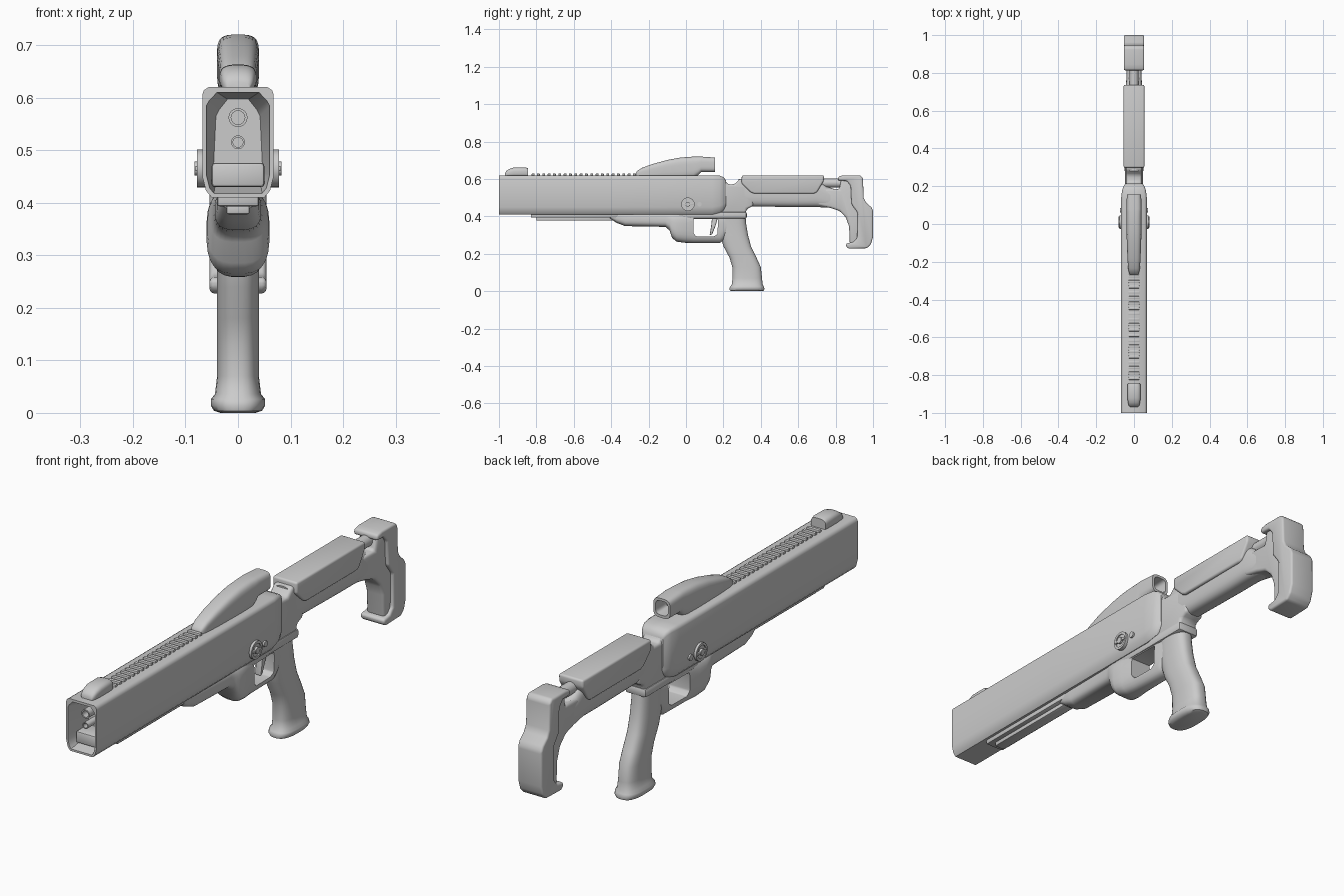
import bpy, bmesh, math
from mathutils import Matrix


def make(name, bm):
    bmesh.ops.recalc_face_normals(bm, faces=bm.faces)
    me = bpy.data.meshes.new(name)
    bm.to_mesh(me)
    bm.free()
    ob = bpy.data.objects.new(name, me)
    bpy.context.collection.objects.link(ob)
    return ob


def bevel(ob, width, segs=2):
    m = ob.modifiers.new("bevel", 'BEVEL')
    m.width, m.segments, m.limit_method, m.angle_limit = width, segs, 'ANGLE', math.radians(25)
    return ob


def loft(name, rings):
    """Skin a list of equal-length point rings and cap both ends."""
    bm = bmesh.new()
    vs = [[bm.verts.new(p) for p in r] for r in rings]
    n = len(vs[0])
    for a, b in zip(vs, vs[1:]):
        for i in range(n):
            j = (i + 1) % n
            bm.faces.new((a[i], a[j], b[j], b[i]))
    bm.faces.new(vs[0])
    bm.faces.new(vs[-1])
    return make(name, bm)


def tube(name, secs, axis='Y', p=3.0, n=28):
    """Rounded sections (position, low, high, half width) along Y or Z."""
    rings = []
    for t, lo, hi, hx in secs:
        ring = []
        for i in range(n):
            a = 2 * math.pi * (i + .5) / n
            c, s = math.cos(a), math.sin(a)
            u = math.copysign(abs(c) ** (2 / p), c) * hx
            v = (lo + hi) / 2 + math.copysign(abs(s) ** (2 / p), s) * (hi - lo) / 2
            ring.append((u, t, v) if axis == 'Y' else (u, v, t))
        rings.append(ring)
    return loft(name, rings)


def plate(name, yz, hx, bev=.01, segs=2):
    """Side profile extruded across x."""
    return bevel(loft(name, [[(x, y, z) for y, z in yz] for x in (-hx, hx)]), bev, segs)


def box(name, x, y, z, bev=0):
    ob = loft(name, [[(a, b, c) for a, b in ((x[0], y[0]), (x[1], y[0]), (x[1], y[1]), (x[0], y[1]))] for c in z])
    return bevel(ob, bev) if bev else ob


def rod(name, center, r, length, axis):
    bm = bmesh.new()
    rot = Matrix.Rotation(math.pi / 2, 4, 'X' if axis == 'Y' else 'Y')
    bmesh.ops.create_cone(bm, cap_ends=True, segments=24, radius1=r, radius2=r, depth=length,
                          matrix=Matrix.Translation(center) @ rot)
    return make(name, bm)


def cut(ob, cutter):
    m = ob.modifiers.new("cut", 'BOOLEAN')
    m.object, m.operation, m.solver = cutter, 'DIFFERENCE', 'EXACT'
    cutter.hide_render = True


# main shell with a hollow muzzle, one continuous loft
def shell_ring(y, half):
    return [(x, y, z) for x, z in half] + [(-x, y, z) for x, z in reversed(half)]


outer = [(.05, .41), (.061, .423), (.068, .45), (.068, .605), (.065, .614), (.056, .62)]
inner = [(.046, .418), (.054, .428), (.060, .452), (.060, .585), (.055, .594), (.04, .61)]
deep = [(.042, .44), (.045, .447), (.047, .46), (.042, .565), (.036, .577), (.02, .597)]
tail = lambda k, z0, z1: [(x * k, z0 + (z - .41) / .21 * (z1 - z0)) for x, z in outer]
loft("main_shell", [shell_ring(-.89, deep), shell_ring(-1, inner), shell_ring(-1, outer),
                    shell_ring(-.4, outer), shell_ring(.14, outer), shell_ring(.18, tail(.92, .42, .618)),
                    shell_ring(.2, tail(.82, .43, .61)), shell_ring(.214, tail(.68, .45, .594))])
box("muzzle_floor", (-.05, .05), (-.965, -.88), (.43, .476), .006)

# twin barrels inside the muzzle
for label, z, r in (("upper", .562, .018), ("lower", .515, .013)):
    barrel = rod(label + "_barrel", (0, -.925, z), r, .1, 'Y')
    bore = rod(label + "_bore", (0, -.97, z), r * .72, .06, 'Y')
    cut(barrel, bore)

# top rail ridges
ridge = box("rail_ridges", (-.029, .029), (-.825, -.81), (.612, .629), .003)
arr = ridge.modifiers.new("array", 'ARRAY')
arr.count, arr.use_relative_offset, arr.use_constant_offset = 20, False, True
arr.constant_offset_displace = (0, .0285, 0)

# front sight and rear sight housing
tube("front_sight", [(-.968, .61, .63, .022), (-.962, .61, .642, .028), (-.945, .61, .654, .032),
                     (-.92, .61, .662, .035), (-.86, .61, .663, .035), (-.845, .61, .658, .033)], p=3)
tube("sight_housing", [(-.27, .61, .628, .018), (-.262, .605, .643, .026), (-.235, .60, .66, .031),
                       (-.18, .60, .68, .035), (-.1, .60, .702, .038), (-.03, .60, .715, .040),
                       (.04, .605, .72, .040), (.065, .62, .72, .040), (.08, .637, .72, .040),
                       (.155, .637, .715, .038), (.155, .648, .705, .028), (.09, .652, .70, .025)], p=3.6)

# under-barrel rail
box("under_rail", (-.04, .04), (-.83, -.36), (.393, .43), .005)
box("under_rail_lower", (-.022, .022), (-.80, -.38), (.378, .40), .004)

# trigger housing and guard with its opening
guard = tube("trigger_guard", [(-.405, .388, .425, .033), (-.37, .365, .425, .04), (-.325, .348, .425, .044),
                               (-.11, .344, .425, .047), (-.088, .325, .425, .053), (-.075, .285, .425, .058),
                               (-.05, .265, .425, .060), (-.01, .259, .425, .055), (.04, .258, .425, .046),
                               (.18, .258, .425, .043), (.2, .27, .425, .04), (.235, .33, .425, .036)], p=3)
hole = plate("guard_opening", [(.04, .31), (.055, .293), (.15, .293), (.168, .305), (.172, .385), (.04, .385)], .1, .004)
cut(guard, hole)
plate("trigger", [(.14, .40), (.172, .40), (.158, .35), (.14, .305), (.126, .298), (.134, .345)], .014, .004)

# lower receiver and neck
box("lower_receiver", (-.047, .047), (-.06, .325), (.388, .425), .01)
plate("neck", [(.17, .42), (.17, .60), (.205, .602), (.222, .572), (.26, .572), (.285, .60), (.32, .605),
               (.36, .56), (.36, .455), (.325, .44), (.315, .40), (.2, .40)], .042, .012, 3)

# pistol grip with flared base
tube("grip", [(0, .243, .408, .034), (.004, .234, .417, .046), (.014, .231, .420, .052), (.026, .236, .416, .052),
              (.036, .245, .41, .044), (.07, .248, .407, .040), (.13, .247, .400, .040), (.18, .232, .377, .040),
              (.24, .200, .348, .040), (.30, .182, .332, .040), (.36, .175, .322, .040), (.41, .172, .318, .042)],
     'Z', p=2.7)

# stock tube, cheek cover and link
tube("stock_tube", [(.28, .46, .6, .04), (.34, .453, .6, .044), (.6, .45, .6, .046), (.70, .45, .6, .046),
                    (.75, .447, .56, .042), (.80, .445, .545, .038)], p=3.2)
plate("cheek_cover", [(.298, .62), (.737, .62), (.737, .59), (.70, .53), (.685, .522), (.365, .522),
                      (.345, .53), (.298, .575)], .055, .014, 3)
rod("stock_link", (0, .77, .578), .024, .2, 'Y')

# butt: thin web framed by a wide pad
plate("butt_web", [(.70, .46), (.77, .446), (.82, .43), (.855, .395), (.872, .345), (.876, .25), (.95, .25),
                   (.96, .45), (.91, .60), (.83, .60), (.82, .545), (.70, .55)], .040, .012, 3)
plate("butt_pad", [(.812, .592), (.815, .614), (.845, .62), (.932, .62), (.946, .605), (.95, .50), (.962, .475),
                   (.99, .45), (1, .43), (1, .29), (.988, .25), (.968, .23), (.87, .227), (.855, .24),
                   (.858, .257), (.895, .262), (.915, .285), (.918, .42), (.885, .465), (.88, .565),
                   (.86, .59)], .054, .012, 3)

# selector buttons on both sides
for s, side in ((1, "right"), (-1, "left")):
    disc = rod(side + "_selector", (s * .068, .01, .465), .036, .02, 'X')
    cut(disc, rod(side + "_selector_recess", (s * .08, .01, .465), .026, .012, 'X'))
    rod(side + "_selector_hub", (s * .072, .01, .465), .013, .022, 'X')
    box(side + "_selector_lever", sorted((s * .06, s * .081)), (-.02, .04), (.460, .470), .002)
    rod(side + "_pin", (s * .066, .072, .465), .012, .018, 'X')

# apply modifiers, drop helpers, smooth with sharp edges kept
bpy.ops.object.select_all(action='DESELECT')
parts = [o for o in bpy.context.scene.objects if not o.hide_render]
for o in parts:
    o.select_set(True)
bpy.context.view_layer.objects.active = parts[0]
bpy.ops.object.convert(target='MESH')
for o in [o for o in bpy.context.scene.objects if o.hide_render]:
    bpy.data.objects.remove(o)
bpy.ops.object.shade_smooth_by_angle(angle=math.radians(42))
